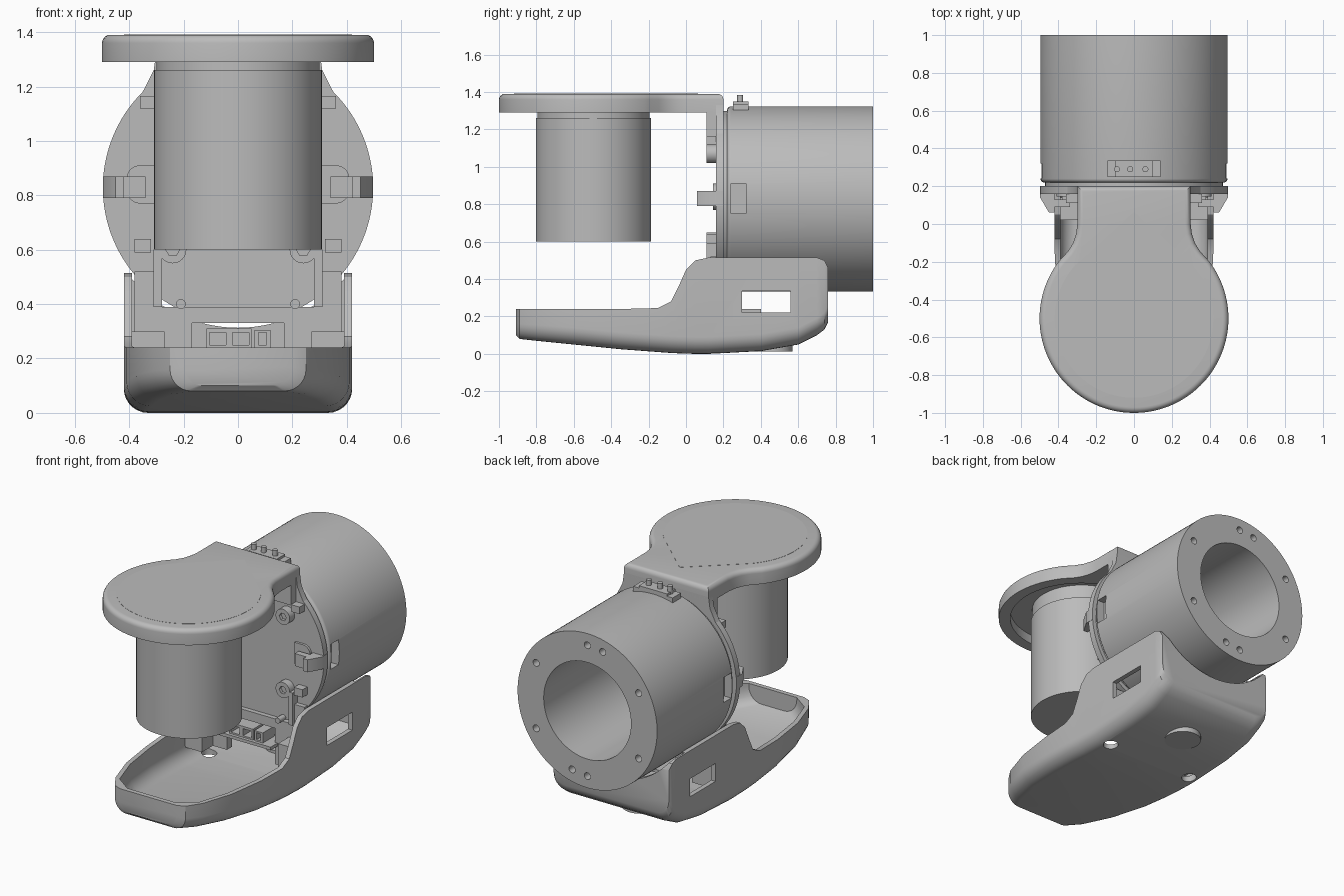
import bpy, bmesh
from math import sin, cos, pi, radians

cube = bpy.data.objects.get("Cube")
if cube:
    bpy.data.objects.remove(cube, do_unlink=True)

grey = bpy.data.materials.new("plain grey")
grey.use_nodes = True
COLOR = (0.5, 0.5, 0.5, 1)
grey.diffuse_color = COLOR
grey.node_tree.nodes["Principled BSDF"].inputs["Base Color"].default_value = COLOR


def make(name, bm):
    bmesh.ops.recalc_face_normals(bm, faces=bm.faces)
    mesh = bpy.data.meshes.new(name)
    bm.to_mesh(mesh)
    bm.free()
    mesh.materials.append(grey)
    ob = bpy.data.objects.new(name, mesh)
    bpy.context.collection.objects.link(ob)
    return ob


def prism(name, pts, lo, hi, axis="z", round_at=None, radius=0.0):
    """Extrude a 2D outline along an axis; optionally round the rim at one level."""
    i = "xyz".index(axis)

    def place(p, h):
        co = list(p)
        co.insert(i, h)
        return co
    bm = bmesh.new()
    rings = [[bm.verts.new(place(p, h)) for p in pts] for h in (lo, hi)]
    for ring in rings:
        bm.faces.new(ring)
    for k in range(len(pts)):
        j = k - 1
        bm.faces.new((rings[0][j], rings[0][k], rings[1][k], rings[1][j]))
    if round_at is not None:
        rim = [e for e in bm.edges if all(abs(v.co[i] - round_at) < 1e-5 for v in e.verts)]
        bmesh.ops.recalc_face_normals(bm, faces=bm.faces)
        bmesh.ops.bevel(bm, geom=rim, offset=radius, segments=5, affect="EDGES", profile=0.5)
    return make(name, bm)


def circle(r, cx=0.0, cy=0.0, n=96, start=0, end=360):
    full = end - start == 360
    steps = n if full else n - 1
    angles = [radians(start + (end - start) * k / steps) for k in range(n)]
    return [(cx + r * cos(a), cy + r * sin(a)) for a in angles]


def rect(a0, a1, b0, b1):
    return [(a0, b0), (a1, b0), (a1, b1), (a0, b1)]


def box(name, x0, x1, y0, y1, z0, z1):
    return prism(name, rect(x0, x1, y0, y1), z0, z1)


def cut(ob, *cutters):
    for c in cutters:
        mod = ob.modifiers.new("cut", "BOOLEAN")
        mod.operation = "DIFFERENCE"
        mod.solver = "EXACT"
        mod.object = c
        bpy.context.view_layer.objects.active = ob
        bpy.ops.object.modifier_apply(modifier=mod.name)
        bpy.data.objects.remove(c, do_unlink=True)
    return ob


# --- Tray: lofted sections (y, half width, bottom, top)
STATIONS = [(-.91, .2, .1, .24), (-.89, .25, .08, .24), (-.8, .31, .07, .24),
            (-.6, .375, .05, .24), (-.35, .41, .025, .24), (-.15, .42, .01, .245),
            (-.08, .42, .005, .28), (-.04, .42, .003, .36), (0, .42, .002, .45),
            (.05, .42, 0, .5), (.12, .42, 0, .515), (.4, .42, .015, .515),
            (.6, .42, .05, .515), (.7, .42, .1, .515), (.74, .42, .13, .5), (.76, .41, .17, .46)]


def loft(name, wall=0.0):
    bm = bmesh.new()
    rings = []
    for y, w, bottom, top in STATIONS:
        y = max(-.91 + wall, min(.76 - wall, y))
        w, bottom = w - wall, bottom + wall
        if wall:
            top = .8
        r = min(.09, (min(top, .5) - bottom) * .5)
        right = [(w, top)] + circle(r, w - r, bottom + r, 8, 0, -90)
        section = right + [(-x, z) for x, z in reversed(right)]
        if rings and abs(rings[-1][0].co.y - y) < 1e-4:
            continue
        rings.append([bm.verts.new((x, y, z)) for x, z in section])
    bm.faces.new(rings[0])
    bm.faces.new(rings[-1])
    for a, b in zip(rings, rings[1:]):
        for k in range(len(a)):
            bm.faces.new((a[k - 1], a[k], b[k], b[k - 1]))
    return make(name, bm)


AXIS_Z = .828
tray = cut(loft("tray"), loft("tray_cavity", .03),
           prism("cradle_cut", circle(.515, 0, AXIS_Z), .6, 1, "y"))
for s in (-1, 1):
    cut(tray, box("slot_cut", *sorted((s * .36, s * .5)), .3, .56, .22, .335),
        prism("foot_hole", circle(.045, s * .31, .15, 32), -.1, .1))
prism("bottom_plug", circle(.11, 0, .46, 48), .012, .06)

# --- Main drum with bore, bolt holes and side pockets
drum = prism("main_drum", circle(.495, 0, AXIS_Z, 128), .22, 1, "y", .22, .02)
cut(drum, prism("bore", circle(.31, 0, AXIS_Z), .3, 1.1, "y"))
for angle in [30 + 60 * k for k in range(6)] + [105, 285]:
    a = radians(angle)
    cut(drum, prism("bolt_hole", circle(.022, .42 * cos(a), AXIS_Z + .42 * sin(a), 20), .9, 1.1, "y"))
for s in (-1, 1):
    cut(drum, box("pocket", *sorted((s * .44, s * .6)), .24, .32, .75, .91))
prism("drum_collar", circle(.47, 0, AXIS_Z), .19, .23, "y")

# --- Mounting flange in front of the drum
prism("flange", circle(.497, 0, AXIS_Z, 128), .16, .2, "y")
prism("flange_neck", [(-.4, 1.1), (.4, 1.1), (.345, 1.19), (.31, 1.26), (.3, 1.33),
                      (-.3, 1.33), (-.31, 1.26), (-.345, 1.19)], .16, .2, "y")
panel = [(.38, .1), (.38, .52), (.31, .52), (.31, .39)]
notch = [(.17, .33), (.17, .1)]
left_half = panel + [(-x, z) for x, z in reversed(panel)]
prism("lower_panel", left_half + [(-x, z) for x, z in reversed(notch)] + notch, .13, .18, "y")
for s in (-1, 1):
    def sided(name, x0, x1, *rest):
        return box(name, *sorted((s * x0, s * x1)), *rest)
    sided("panel_rib", .28, .31, .11, .17, .39, .6)
    sided("tray_boss", .27, .395, .02, .14, .1, .3)
    # Side clips on rounded pads
    prism("clip_pad", circle(.07, s * .37, .84, 24, 90, 270) and
          [(s * x, z) for x, z in circle(.05, .36, .82, 8, 270, 360)
           + circle(.05, .36, .86, 8, 0, 90)
           + [(.3, .91), (.3, .77)]], .145, .17, "y")
    prism("side_clip", [(s * x, y) for x, y in
                        ((.42, .06), (.45, .06), (.497, .14), (.497, .2), (.42, .2))], .79, .87)
    sided("clip_arm", .34, .43, .09, .13, .79, .87)
    # Screw bosses with recessed heads, and locating pins
    for z in (.6, 1.07):
        cut(prism("screw_boss", circle(.05, s * .24, z, 32), .11, .17, "y"),
            prism("hex_socket", circle(.025, s * .24, z, 6), .1, .13, "y"))
    prism("locating_pin", circle(.018, s * .21, .4, 16), .1, .17, "y")
    for z0, z1, x in ((1.12, 1.165, .34), (.59, .64, .36)):
        sided("flange_tab", x - .04, x + .02, .11, .17, z0, z1)

# --- Arm: round head, neck and drop to the flange
side = [(.3, .2), (.3, 0), (.306, -.05), (.322, -.1), (.35, -.145)]
head = circle(.5, 0, -.5, 100, 37, -217)
arm = prism("arm_head", side + head + [(-x, y) for x, y in reversed(side)],
            1.29, 1.39, "z", 1.39, .03)
cut(arm, prism("head_recess", circle(.43, 0, -.5), 1.2, 1.35))
prism("head_lid", [(0, .065)] + circle(.42, 0, -.5, 80, 42, -222), 1.36, 1.391)
box("arm_drop", -.3, .3, .11, .2, 1.16, 1.33)

# --- Hanging drum under the head
prism("hanging_drum", circle(.308, 0, -.495), .6, 1.26, "z")
prism("hanging_drum_cap", circle(.3, 0, -.495), 1.25, 1.36, "z")

# --- Top connector with pins
box("top_connector", -.14, .14, .25, .335, 1.28, 1.335)
box("connector_step", -.1, .1, .25, .335, 1.33, 1.35)
for x in (-.09, -.02, .06):
    prism("connector_pin", circle(.016, x, .29, 16), 1.33, 1.385)

# --- Socket block inside the tray
box("circuit_board", -.19, .19, .06, .4, .22, .24)
socket = box("wide_socket", -.115, .05, .08, .2, .24, .31)
cut(socket, *[box("socket_hole", x - .03, x + .03, .05, .16, .25, .295) for x in (-.075, .01)])
cut(box("narrow_socket", .06, .12, .08, .2, .24, .305),
    box("socket_hole", .075, .105, .05, .16, .25, .295))

# --- Smooth curved surfaces, keep edges sharp
bpy.ops.object.select_all(action="DESELECT")
for ob in bpy.context.collection.objects:
    if ob.type == "MESH" and grey.name in ob.data.materials:
        ob.select_set(True)
        bpy.context.view_layer.objects.active = ob
bpy.ops.object.shade_smooth_by_angle(angle=radians(32))
